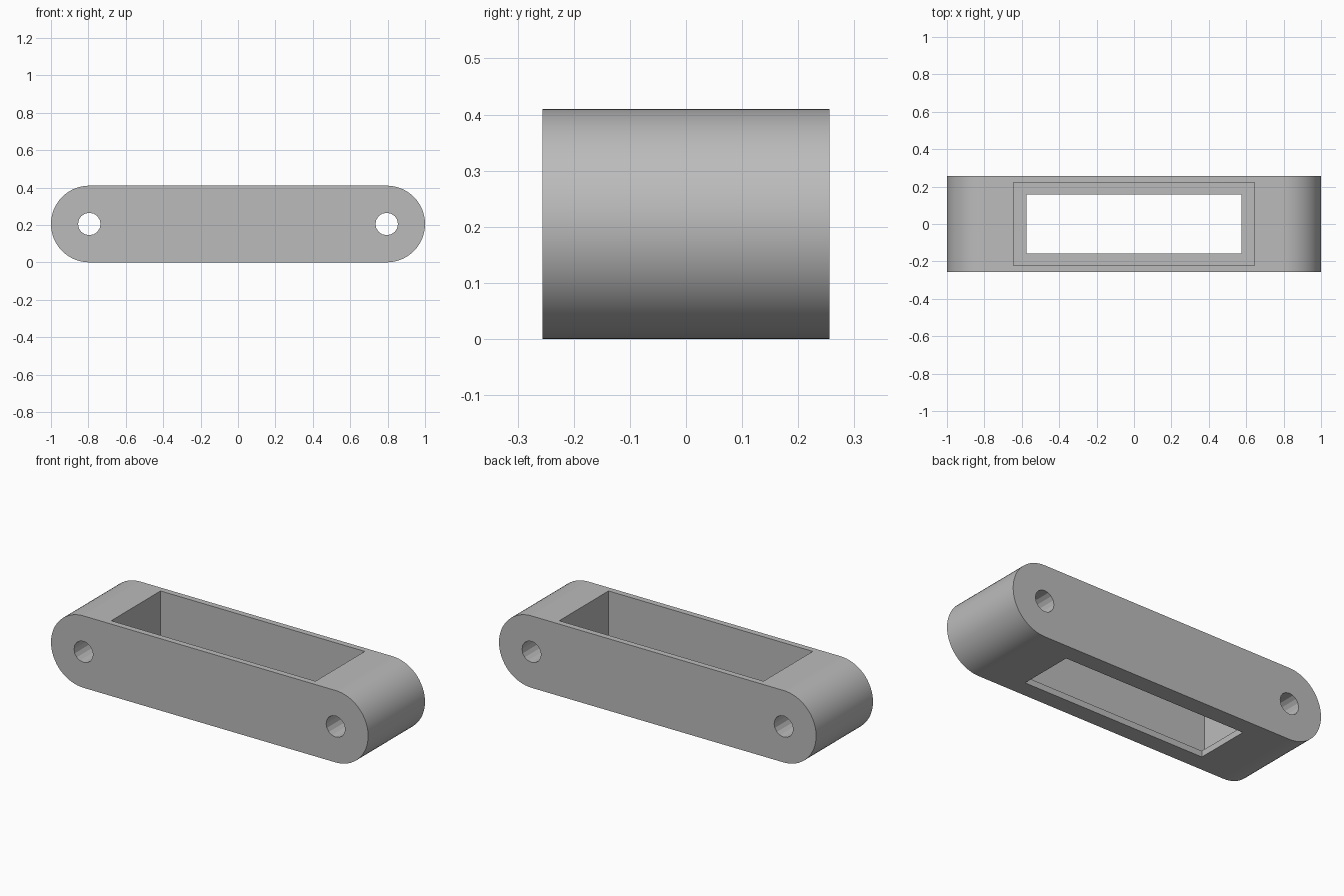
import bpy, bmesh, math
from mathutils import Matrix

if "Cube" in bpy.data.objects:
    bpy.data.objects.remove(bpy.data.objects["Cube"])

HALF_WIDTH = 0.256
RADIUS = 0.205
HOLE_X = 1 - RADIUS
LIP = 0.035

grey = bpy.data.materials.new("plain_grey")
grey.use_nodes = True
colour = (0.5, 0.5, 0.5, 1)
grey.diffuse_color = colour
grey.node_tree.nodes["Principled BSDF"].inputs["Base Color"].default_value = colour


def make_object(name, bm):
    bmesh.ops.recalc_face_normals(bm, faces=bm.faces)
    mesh = bpy.data.meshes.new(name)
    bm.to_mesh(mesh)
    bm.free()
    mesh.materials.append(grey)
    obj = bpy.data.objects.new(name, mesh)
    bpy.context.collection.objects.link(obj)
    return obj


def box(name, half_x, half_y, z0, z1):
    bm = bmesh.new()
    size = Matrix.Diagonal((2 * half_x, 2 * half_y, z1 - z0, 1))
    bmesh.ops.create_cube(bm, size=1, matrix=Matrix.Translation((0, 0, (z0 + z1) / 2)) @ size)
    return make_object(name, bm)


def pin(name, x):
    bm = bmesh.new()
    turn = Matrix.Rotation(math.pi / 2, 4, "X")
    bmesh.ops.create_cone(bm, cap_ends=True, segments=16, radius1=0.06, radius2=0.06,
                          depth=1, matrix=Matrix.Translation((x, 0, RADIUS)) @ turn)
    return make_object(name, bm)


# Link body: rounded bar profile extruded across its width
bm = bmesh.new()
steps = 32
verts = []
for side in (1, -1):
    for i in range(steps + 1):
        a = -math.pi / 2 + math.pi * i / steps
        verts.append(bm.verts.new((side * (HOLE_X + RADIUS * math.cos(a)), -HALF_WIDTH,
                                   RADIUS + side * RADIUS * math.sin(a))))
face = bm.faces.new(verts)
ends = bmesh.ops.extrude_face_region(bm, geom=[face])["geom"]
bmesh.ops.translate(bm, vec=(0, 2 * HALF_WIDTH, 0),
                    verts=[v for v in ends if isinstance(v, bmesh.types.BMVert)])
body = make_object("link_body", bm)

# Pocket above a thin lip, a smaller opening through it, and two pin holes
cutters = [
    box("pocket_cutter", 0.644, 0.222, LIP, 1),
    box("opening_cutter", 0.574, 0.159, -1, 0.5),
    pin("left_hole_cutter", HOLE_X),
    pin("right_hole_cutter", -HOLE_X),
]
for cutter in cutters:
    mod = body.modifiers.new(cutter.name, "BOOLEAN")
    mod.operation = "DIFFERENCE"
    mod.solver = "EXACT"
    mod.object = cutter

# Apply the cuts, then drop the cutters
bpy.context.view_layer.objects.active = body
body.select_set(True)
for mod in list(body.modifiers):
    bpy.ops.object.modifier_apply(modifier=mod.name)
for cutter in cutters:
    bpy.data.objects.remove(cutter)

# Smooth rounded ends, crisp edges and faceted holes
bpy.ops.object.select_all(action="DESELECT")
body.select_set(True)
bpy.ops.object.shade_smooth_by_angle(angle=math.radians(20))
